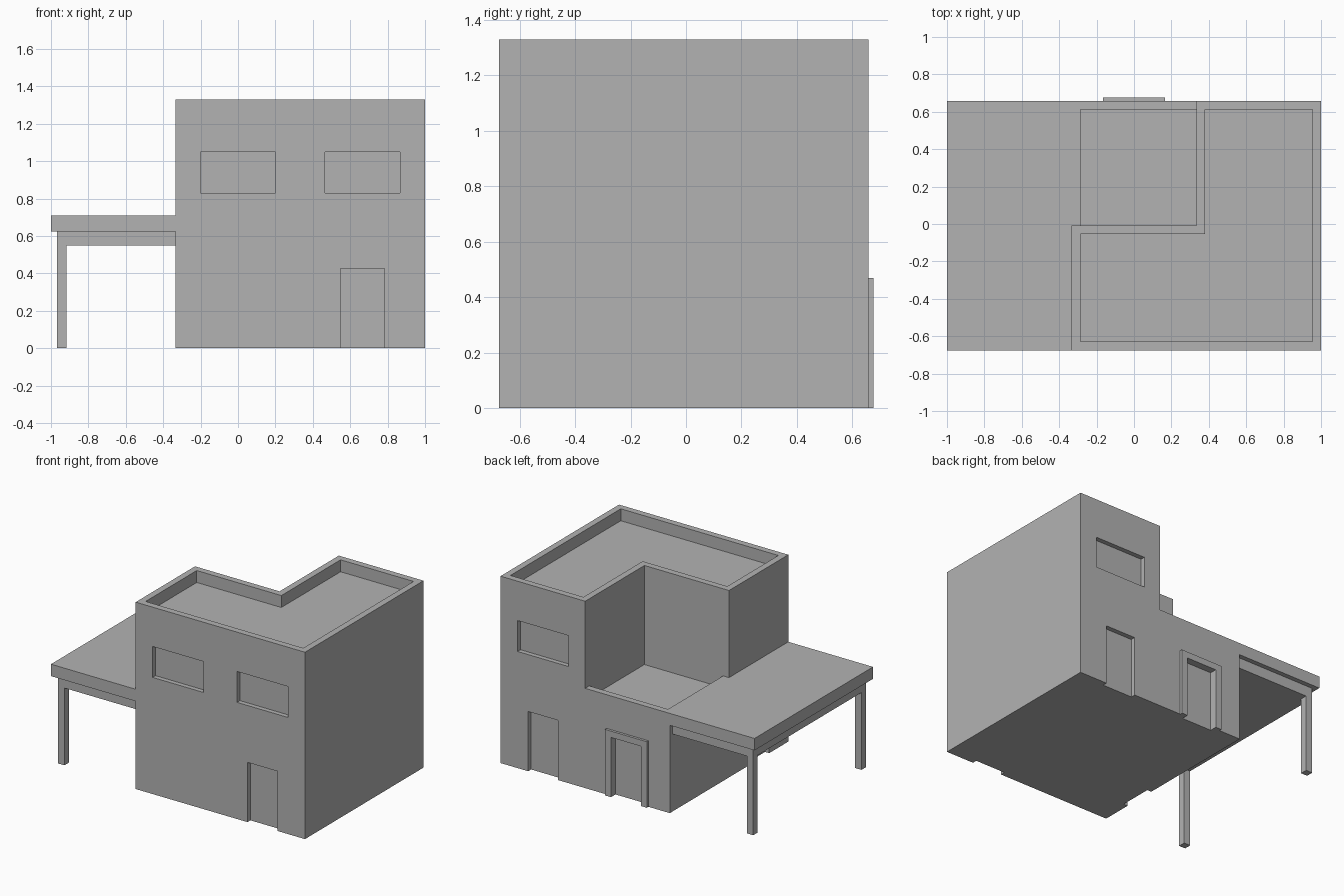
import bpy
import bmesh

old = bpy.data.objects.get("Cube")
if old:
    bpy.data.objects.remove(old, do_unlink=True)

GREY = (0.45, 0.45, 0.45, 1)
plaster = bpy.data.materials.new("plain_grey")
plaster.use_nodes = True
plaster.diffuse_color = GREY
plaster.node_tree.nodes["Principled BSDF"].inputs["Base Color"].default_value = GREY

# Main dimensions
LEFT, RIGHT, MID_X = -0.333, 1.0, 0.333
FRONT, BACK, MID_Y = -0.675, 0.658, -0.008
TOP, DECK, SLAB_Z, BEAM_Z = 1.33, 0.71, 0.625, 0.55
WALL, RECESS, INSET, POST = 0.046, 0.033, 0.033, 0.05
DOOR_W, DOOR_H = 0.235, 0.425
OVER = 0.1


def prism(name, outline, z0, z1):
    """Extrude a counter-clockwise outline from z0 to z1."""
    bm = bmesh.new()
    base = bm.faces.new([bm.verts.new((x, y, z0)) for x, y in outline])
    top = bmesh.ops.extrude_face_region(bm, geom=[base])["geom"]
    bmesh.ops.translate(bm, vec=(0, 0, z1 - z0),
                        verts=[v for v in top if isinstance(v, bmesh.types.BMVert)])
    bmesh.ops.recalc_face_normals(bm, faces=bm.faces)
    mesh = bpy.data.meshes.new(name)
    bm.to_mesh(mesh)
    bm.free()
    mesh.materials.append(plaster)
    obj = bpy.data.objects.new(name, mesh)
    bpy.context.collection.objects.link(obj)
    return obj


def box(name, x0, x1, y0, y1, z0, z1):
    return prism(name, [(x0, y0), (x1, y0), (x1, y1), (x0, y1)], z0, z1)


def cut(target, cutter):
    """Subtract the cutter for good and delete it."""
    mod = target.modifiers.new("cut", "BOOLEAN")
    mod.operation, mod.solver, mod.object = "DIFFERENCE", "EXACT", cutter
    graph = bpy.context.evaluated_depsgraph_get()
    mesh = bpy.data.meshes.new_from_object(target.evaluated_get(graph))
    target.modifiers.clear()
    target.data = mesh
    bpy.data.objects.remove(cutter, do_unlink=True)


# House block with an L-shaped upper floor
house = box("house", LEFT, RIGHT, FRONT, BACK, 0, TOP)
cut(house, box("upper_void", LEFT - OVER, MID_X, MID_Y, BACK + OVER, DECK, TOP + OVER))

# Sunken roof and terrace behind low parapets
xl, xr, xm = LEFT + WALL, RIGHT - WALL, MID_X + WALL
yf, yb, ym = FRONT + WALL, BACK - WALL, MID_Y - WALL
cut(house, prism("roof_pocket", [(xl, yf), (xr, yf), (xr, yb), (xm, yb), (xm, ym), (xl, ym)],
                 TOP - 0.085, TOP + OVER))
cut(house, box("terrace_pocket", xl, MID_X, MID_Y, yb, SLAB_Z, DECK + OVER))

# Recessed windows and doors: start x, end x, bottom, top
WINDOW_Z = (0.83, 1.05)
side_door = (0.547, 0.547 + DOOR_W, -OVER, DOOR_H)
main_door = (-DOOR_W / 2, DOOR_W / 2, -OVER, DOOR_H)
right_window = (0.465, 0.865, *WINDOW_Z)
for x0, x1, z0, z1 in [side_door, right_window, (-0.2, 0.2, *WINDOW_Z)]:
    cut(house, box("front_opening", x0, x1, FRONT - OVER, FRONT + RECESS, z0, z1))
for x0, x1, z0, z1 in [side_door, right_window, main_door]:
    cut(house, box("back_opening", x0, x1, BACK - RECESS, BACK + OVER, z0, z1))
cut(house, box("carport_door", LEFT - OVER, LEFT + RECESS, -0.46, -0.46 + DOOR_W, -OVER, DOOR_H))

# Raised frame around the main back door
frame = box("back_door_frame", -0.165, 0.165, BACK, BACK + 0.018, 0, 0.47)
cut(frame, box("frame_opening", -DOOR_W / 2, DOOR_W / 2, BACK - OVER, BACK + OVER, -OVER, DOOR_H))

# Carport roof, its beam layer and two posts
box("carport_roof", -1, LEFT, FRONT, BACK, SLAB_Z, DECK)
px, pf, pb = -1 + INSET, FRONT + INSET, BACK - INSET
box("carport_beams", px, LEFT, pf, pb, BEAM_Z, SLAB_Z)
for name, y in (("front_post", pf), ("back_post", pb - POST)):
    box(name, px, px + POST, y, y + POST, 0, BEAM_Z)
